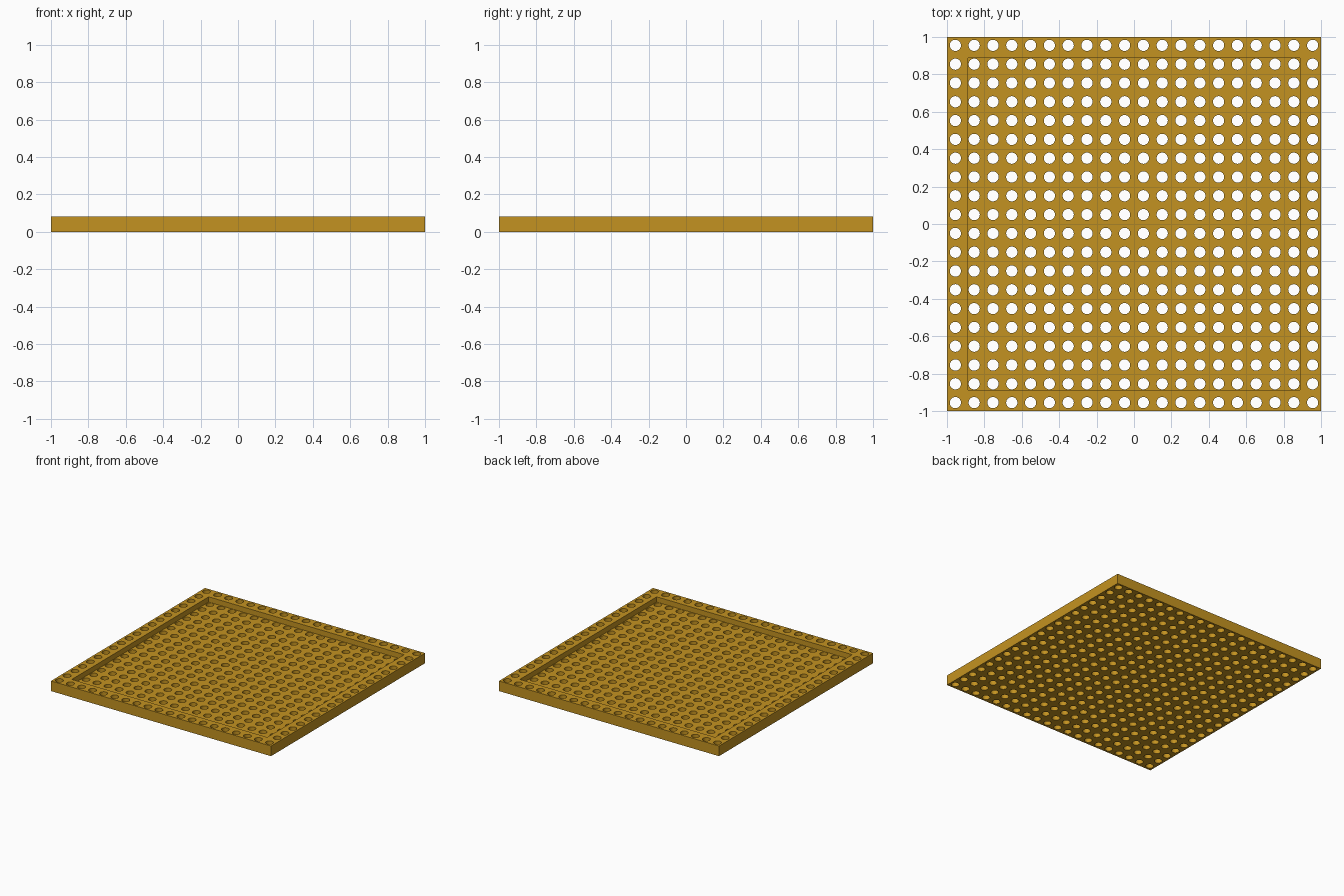
import bpy, bmesh
from mathutils import Matrix

if "Cube" in bpy.data.objects:
    bpy.data.objects.remove(bpy.data.objects["Cube"])

HEIGHT, FLOOR = 0.083, 0.04      # rim top and recessed floor levels
RIM_INNER = 0.842                # half width of the recess
COUNT, FIRST, RADIUS = 20, 0.955, 0.03

brass = bpy.data.materials.new("golden_brown")
brass.diffuse_color = (0.55, 0.29, 0.015, 1)
brass.use_nodes = True
brass.node_tree.nodes["Principled BSDF"].inputs["Base Color"].default_value = brass.diffuse_color


def add_object(name, bm):
    mesh = bpy.data.meshes.new(name)
    bm.to_mesh(mesh)
    bm.free()
    mesh.materials.append(brass)
    obj = bpy.data.objects.new(name, mesh)
    bpy.context.collection.objects.link(obj)
    return obj


# Square tray: a slab whose top is inset and sunk to leave a rim
bm = bmesh.new()
bmesh.ops.create_cube(bm, size=1, matrix=Matrix.Translation((0, 0, HEIGHT / 2))
                      @ Matrix.Diagonal((2, 2, HEIGHT, 1)))
top = max(bm.faces, key=lambda f: f.calc_center_median().z)
bmesh.ops.inset_individual(bm, faces=[top], thickness=1 - RIM_INNER)
recess = bmesh.ops.extrude_discrete_faces(bm, faces=[top])["faces"][0]
bmesh.ops.translate(bm, verts=recess.verts, vec=(0, 0, FLOOR - HEIGHT))
tray = add_object("perforated_tray", bm)

# Grid of round holes
bm = bmesh.new()
step = 2 * FIRST / (COUNT - 1)
for i in range(COUNT):
    for j in range(COUNT):
        place = Matrix.Translation((-FIRST + i * step, -FIRST + j * step, HEIGHT / 2))
        bmesh.ops.create_cone(bm, cap_ends=True, segments=32, radius1=RADIUS,
                              radius2=RADIUS, depth=0.2, matrix=place)
cutter = add_object("hole_cutter", bm)
cutter.hide_render = True
cutter.hide_set(True)

cut = tray.modifiers.new("holes", "BOOLEAN")
cut.operation = "DIFFERENCE"
cut.solver = "EXACT"
cut.object = cutter

# Apply the cut and smooth the hole walls
bpy.context.view_layer.objects.active = tray
tray.select_set(True)
bpy.ops.object.modifier_apply(modifier=cut.name)
bpy.ops.object.shade_smooth_by_angle(angle=0.6)
bpy.data.objects.remove(cutter)
